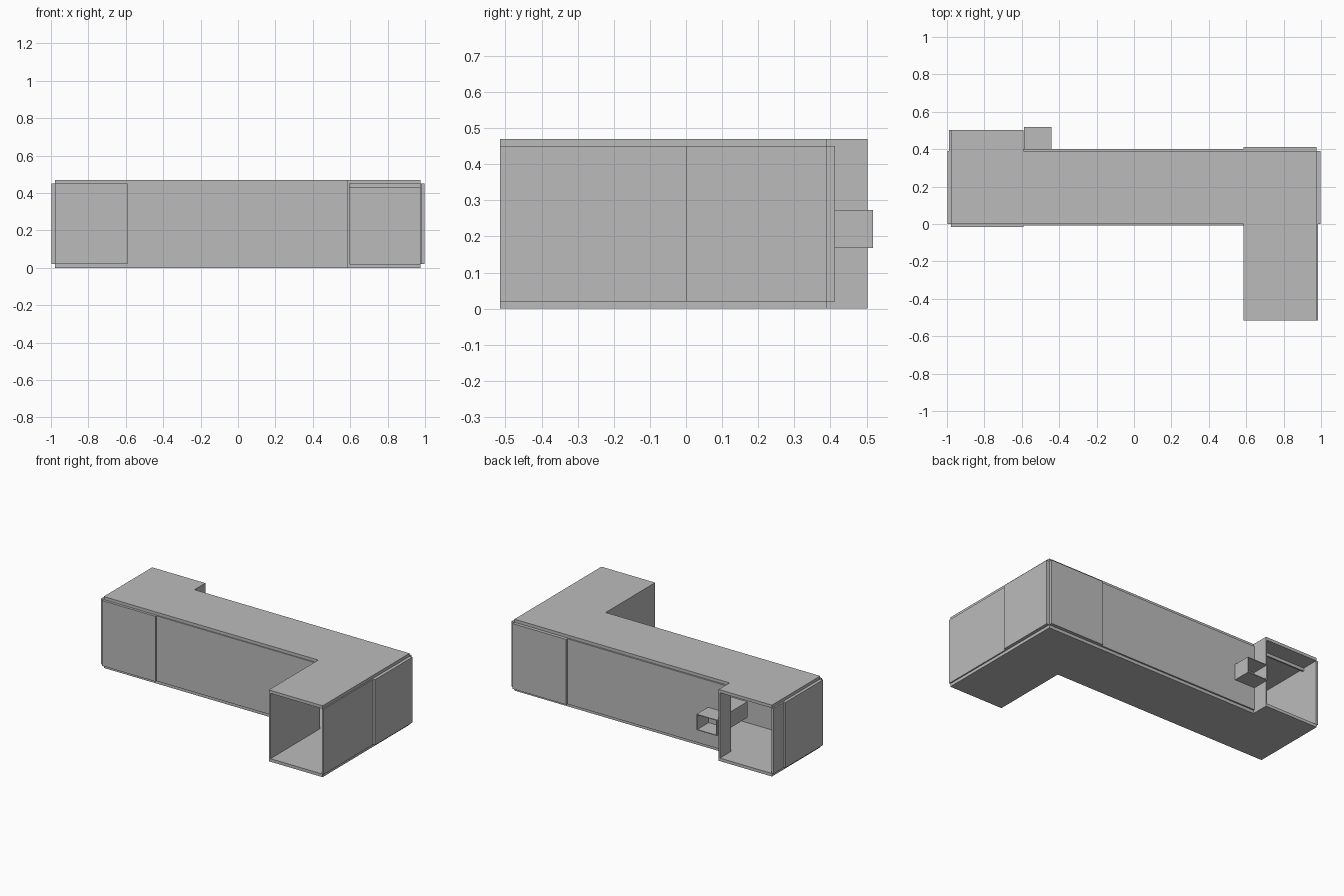
import bpy, bmesh

if "Cube" in bpy.data.objects:
    bpy.data.objects.remove(bpy.data.objects["Cube"])

metal = bpy.data.materials.new("sheet_metal_grey")
metal.diffuse_color = (0.5, 0.5, 0.5, 1)
metal.use_nodes = True
metal.node_tree.nodes["Principled BSDF"].inputs["Base Color"].default_value = metal.diffuse_color


def finish(name, bm):
    bmesh.ops.recalc_face_normals(bm, faces=bm.faces)
    mesh = bpy.data.meshes.new(name)
    bm.to_mesh(mesh)
    bm.free()
    mesh.materials.append(metal)
    obj = bpy.data.objects.new(name, mesh)
    bpy.context.collection.objects.link(obj)


def slab(name, outline, z0, z1):
    """Flat plate made by raising an outline."""
    bm = bmesh.new()
    face = bm.faces.new([bm.verts.new((x, y, z0)) for x, y in outline])
    top = bmesh.ops.extrude_face_region(bm, geom=[face])["geom"]
    for v in top:
        if isinstance(v, bmesh.types.BMVert):
            v.co.z = z1
    finish(name, bm)


def box(name, x0, x1, y0, y1, z0=0.02, z1=0.45):
    slab(name, [(x0, y0), (x1, y0), (x1, y1), (x0, y1)], z0, z1)


# Floor and ceiling share one offset outline
plan = [(-0.978, 0), (0.585, 0), (0.585, -0.515), (0.977, -0.515),
        (0.977, 0.39), (-0.59, 0.39), (-0.59, 0.503), (-0.978, 0.503)]
slab("floor_plate", plan, 0, 0.02)
slab("ceiling_plate", plan, 0.45, 0.47)

# Main run walls
box("main_front_wall", -0.59, 0.585, -0.007, 0.0)
box("main_back_wall", -0.59, 0.585, 0.39, 0.4)
box("left_end_wall", -0.998, -0.978, 0.0, 0.39)
box("right_end_wall", 0.977, 0.998, 0.0, 0.39)
box("left_corner_front_wall", -0.978, -0.59, -0.017, 0.0)
box("right_corner_back_wall", 0.585, 0.977, 0.39, 0.412)

# Front leg, open at its front end
box("leg_inner_wall", 0.585, 0.597, -0.515, 0.0)
box("leg_outer_wall", 0.973, 0.985, -0.515, 0.0)
box("leg_lintel", 0.597, 0.973, 0.0, 0.01, 0.43, 0.45)

# Back stub, open at its back end
box("stub_inner_wall", -0.6, -0.59, 0.39, 0.503)
box("stub_outer_wall", -0.988, -0.975, 0.39, 0.503)
box("stub_lintel", -0.975, -0.6, 0.38, 0.39, 0.43, 0.45)

# Small square side duct passing through the back wall
t = 0.005
dx0, dx1, dy0, dy1, dz0, dz1 = -0.588, -0.44, 0.2, 0.518, 0.168, 0.273
box("duct_bottom", dx0, dx1, dy0, dy1, dz0, dz0 + t)
box("duct_top", dx0, dx1, dy0, dy1, dz1 - t, dz1)
for side, x in (("left", dx0), ("right", dx1 - t)):
    box("duct_" + side + "_side", x, x + t, dy0, dy1, dz0 + t, dz1 - t)
